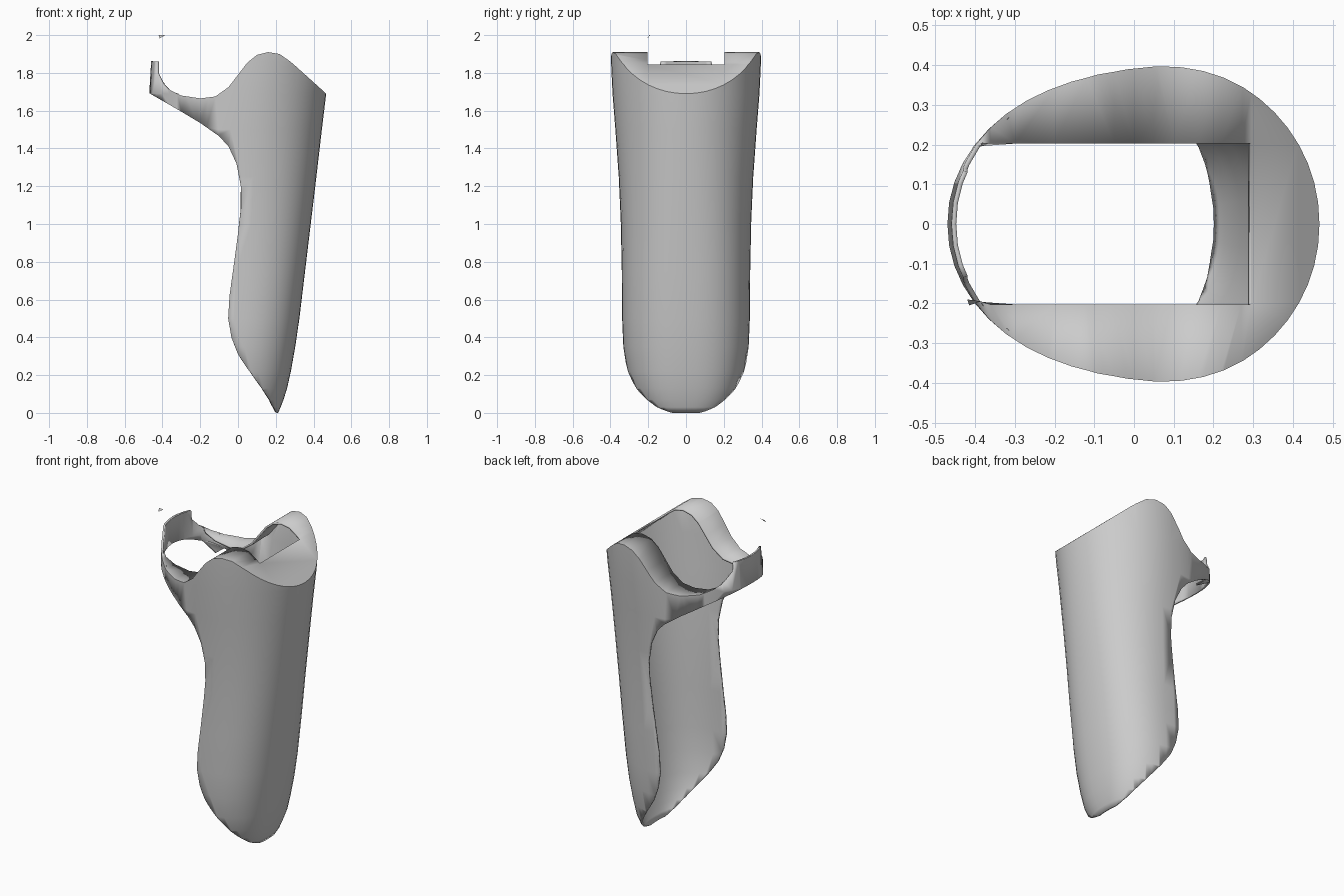
import bpy, bmesh, math

if "Cube" in bpy.data.objects:
    bpy.data.objects.remove(bpy.data.objects["Cube"])

THICK = 0.012
WINDOW_Y = 0.203
WINDOW_X = 0.295

# height, front x, depth to widest line, half width, squareness
SECTIONS = [
    (-0.02, 0.195, 0.24, 0.17, 2.6), (0.0, 0.212, 0.25, 0.20, 2.6),
    (0.03, 0.226, 0.26, 0.235, 2.6), (0.07, 0.241, 0.275, 0.264, 2.5),
    (0.13, 0.260, 0.29, 0.29, 2.5), (0.22, 0.280, 0.31, 0.315, 2.4),
    (0.35, 0.303, 0.33, 0.332, 2.4), (0.5, 0.325, 0.345, 0.338, 2.4),
    (0.75, 0.355, 0.365, 0.340, 2.4), (1.0, 0.385, 0.38, 0.345, 2.3),
    (1.25, 0.415, 0.395, 0.356, 2.2), (1.5, 0.444, 0.41, 0.374, 2.1),
    (1.69, 0.467, 0.42, 0.389, 2.05), (1.86, 0.480, 0.42, 0.397, 2.05),
    (2.0, 0.490, 0.42, 0.400, 2.05),
]

# side outline: lower/back edge going up, then the wavy top edge
BACK = [(0.205, 0.0), (0.17, 0.065), (0.12, 0.14), (0.05, 0.235), (0.0, 0.31),
        (-0.035, 0.40), (-0.052, 0.50), (-0.045, 0.62), (-0.02, 0.80), (0.0, 0.95),
        (0.015, 1.08), (0.015, 1.2), (-0.008, 1.32), (-0.05, 1.41), (-0.1, 1.465),
        (-0.2, 1.535), (-0.3, 1.595), (-0.5, 1.71)]
TOP = [(-0.5, 1.865), (-0.43, 1.86), (-0.43, 1.80), (-0.405, 1.75), (-0.36, 1.71),
       (-0.3, 1.68), (-0.2, 1.665), (-0.12, 1.675), (-0.05, 1.725), (0.0, 1.79),
       (0.05, 1.855), (0.1, 1.895), (0.16, 1.91), (0.22, 1.9), (0.27, 1.865),
       (WINDOW_X, 1.845), (0.467, 1.69), (0.55, 1.615), (0.55, 0.0)]


def make_object(name, bm):
    bmesh.ops.recalc_face_normals(bm, faces=bm.faces[:])
    mesh = bpy.data.meshes.new(name)
    bm.to_mesh(mesh)
    bm.free()
    obj = bpy.data.objects.new(name, mesh)
    bpy.context.collection.objects.link(obj)
    return obj


def spow(v, n):
    return math.copysign(abs(v) ** (2 / n), v)


# Tapered oval body, lofted as a solid
N = 48
bm = bmesh.new()
rings = []
for z, front, depth, half, n in SECTIONS:
    cx = front - depth
    back = cx + 0.47 - max(0, z - 1.69) * 0.06
    ring = []
    for i in range(N):
        a = 2 * math.pi * i / N
        c, s = math.cos(a), math.sin(a)
        rx = depth if c > 0 else back
        ring.append(bm.verts.new((cx + rx * spow(c, n), half * spow(s, n), z)))
    rings.append(ring)
for lo, hi in zip(rings, rings[1:]):
    for i in range(N):
        j = (i + 1) % N
        bm.faces.new((lo[i], lo[j], hi[j], hi[i]))
bm.faces.new(rings[0][::-1])
bm.faces.new(rings[-1])
shell = make_object("guard_shell", bm)

# Side outline extruded across the body, used as the trimming shape
bm = bmesh.new()
outline = BACK + TOP
sides = [[bm.verts.new((x, y, z)) for x, z in outline] for y in (-0.6, 0.6)]
bm.faces.new(sides[0])
bm.faces.new(sides[1][::-1])
for i in range(len(outline)):
    j = (i + 1) % len(outline)
    bm.faces.new((sides[0][i], sides[0][j], sides[1][j], sides[1][i]))
cutter = make_object("outline_cutter", bm)
cutter.hide_render = True

trim = shell.modifiers.new("trim", 'BOOLEAN')
trim.operation = 'INTERSECT'
trim.solver = 'EXACT'
trim.object = cutter
bpy.context.view_layer.objects.active = shell
shell.select_set(True)
bpy.ops.object.modifier_apply(modifier="trim")
bpy.data.objects.remove(cutter)

# Open the back and cut the rectangular window in the wavy top
bm = bmesh.new()
bm.from_mesh(shell.data)
bmesh.ops.remove_doubles(bm, verts=bm.verts[:], dist=0.0008)
bm.normal_update()


def flat_faces():
    return [f for f in bm.faces if abs(f.normal.y) < 1e-3]


def is_back(f):
    c = f.calc_center_median()
    return c.z < 1.655 and (f.normal.x < 0.01 or c.z < 0.005)


bmesh.ops.delete(bm, geom=[f for f in flat_faces() if is_back(f)], context='FACES')
for y in (-WINDOW_Y, WINDOW_Y):
    faces = flat_faces()
    geom = faces + list({e for f in faces for e in f.edges}) + list({v for f in faces for v in f.verts})
    bmesh.ops.bisect_plane(bm, geom=geom, plane_co=(0, y, 0), plane_no=(0, 1, 0))
    bm.normal_update()
window = []
for f in flat_faces():
    c = f.calc_center_bounds()
    if abs(c.y) < WINDOW_Y and c.x < WINDOW_X and c.z > 1.6:
        window.append(f)
bmesh.ops.delete(bm, geom=window, context='FACES')
bm.to_mesh(shell.data)
bm.free()

# Thin wall
wall = shell.modifiers.new("wall", 'SOLIDIFY')
wall.thickness = THICK
wall.offset = -1
bpy.ops.object.shade_smooth_by_angle(angle=math.radians(30))

# Small loose chip above the rear band
bm = bmesh.new()
bm.faces.new([bm.verts.new(p) for p in
              ((-0.42, -0.19, 2.0), (-0.385, -0.195, 2.0), (-0.415, -0.205, 1.982))])
make_object("loose_chip", bm)
